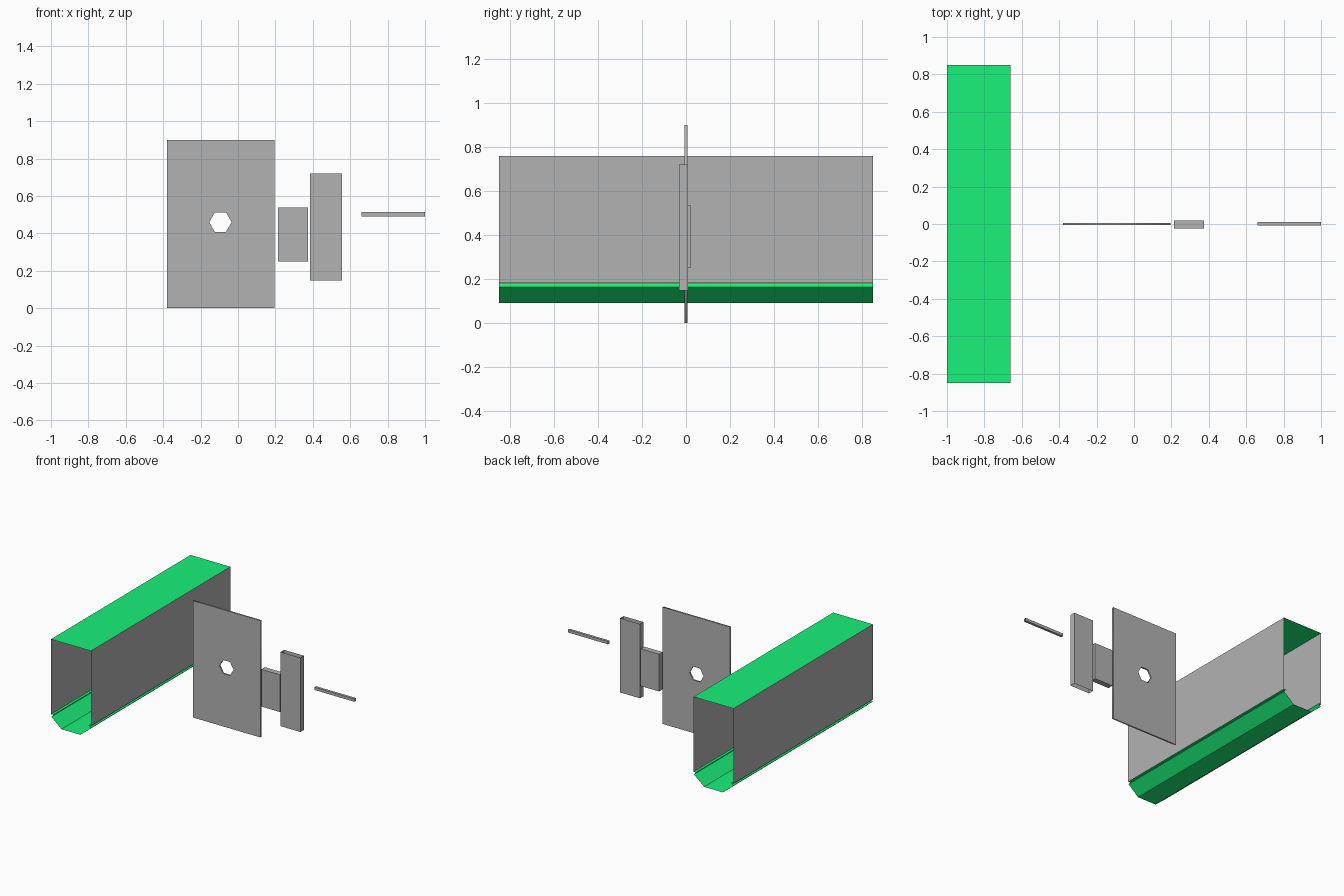
import bpy, math

if "Cube" in bpy.data.objects:
    bpy.data.objects.remove(bpy.data.objects["Cube"])


def material(name, color):
    mat = bpy.data.materials.new(name)
    mat.diffuse_color = color
    mat.use_nodes = True
    mat.node_tree.nodes["Principled BSDF"].inputs["Base Color"].default_value = mat.diffuse_color
    return mat


green = material("green", (0.01, 0.88, 0.19, 1))
grey = material("dark_grey", (0.45, 0.45, 0.45, 1))


def mesh_object(name, verts, faces, mat):
    mesh = bpy.data.meshes.new(name)
    mesh.from_pydata(verts, [], faces)
    mesh.materials.append(mat)
    obj = bpy.data.objects.new(name, mesh)
    bpy.context.collection.objects.link(obj)
    return obj


def sheet(name, profile, y0, y1, mat):
    """Sweep an open x-z profile along y as a thin sheet."""
    n = len(profile)
    verts = [(x, y, z) for y in (y0, y1) for x, z in profile]
    faces = [(i, i + n, i + n + 1, i + 1) for i in range(n - 1)]
    return mesh_object(name, verts, faces, mat)


def box(name, lo, hi, open_axis=None):
    """Box between two corners; both ends along open_axis are left open."""
    verts = [(x, y, z) for x in (lo[0], hi[0]) for y in (lo[1], hi[1]) for z in (lo[2], hi[2])]
    sides = {"x": [(0, 1, 3, 2), (4, 6, 7, 5)],
             "y": [(0, 4, 5, 1), (2, 3, 7, 6)],
             "z": [(0, 2, 6, 4), (1, 5, 7, 3)]}
    faces = [f for axis, pair in sides.items() if axis != open_axis for f in pair]
    return mesh_object(name, verts, faces, grey)


# Long open-ended housing: green top, grey walls, green trough joined by inward lips
L, R, D = -1.0, -0.66, 0.85
sheet("housing_top", [(R, 0.76), (L, 0.76)], -D, D, green)
sheet("housing_wall_left", [(L, 0.76), (L, 0.182)], -D, D, grey)
sheet("housing_wall_right", [(R, 0.182), (R, 0.76)], -D, D, grey)
trough = [(L, 0.182), (L + 0.02, 0.182), (L + 0.003, 0.163), (-0.91, 0.09),
          (-0.75, 0.09), (R - 0.003, 0.163), (R - 0.02, 0.182), (R, 0.182)]
sheet("housing_trough", trough, -D, D, green)

# Upright plate with a hexagonal hole
curve = bpy.data.curves.new("plate_outline", "CURVE")
curve.dimensions = "2D"
curve.fill_mode = "BOTH"
curve.extrude = 0.006
curve.materials.append(grey)
outline = [(-0.38, 0), (0.195, 0), (0.195, 0.9), (-0.38, 0.9)]
hole = [(-0.094 + 0.06 * math.cos(i * math.pi / 3),
         0.46 + 0.06 * math.sin(i * math.pi / 3)) for i in range(6)]
for loop in (outline, hole):
    spline = curve.splines.new("POLY")
    spline.points.add(len(loop) - 1)
    for point, (x, z) in zip(spline.points, loop):
        point.co = (x, z, 0, 1)
    spline.use_cyclic_u = True
plate = bpy.data.objects.new("plate", curve)
plate.rotation_euler.x = math.pi / 2
bpy.context.collection.objects.link(plate)
bpy.context.view_layer.objects.active = plate
plate.select_set(True)
bpy.ops.object.convert(target="MESH")

# Small block, tall sleeve open at top and bottom, thin square tube
box("small_block", (0.215, -0.023, 0.25), (0.373, 0.02, 0.537))
box("tall_sleeve", (0.386, -0.032, 0.148), (0.555, 0.01, 0.72), "z")
box("thin_tube", (0.659, -0.009, 0.491), (1.0, 0.01, 0.513), "x")
